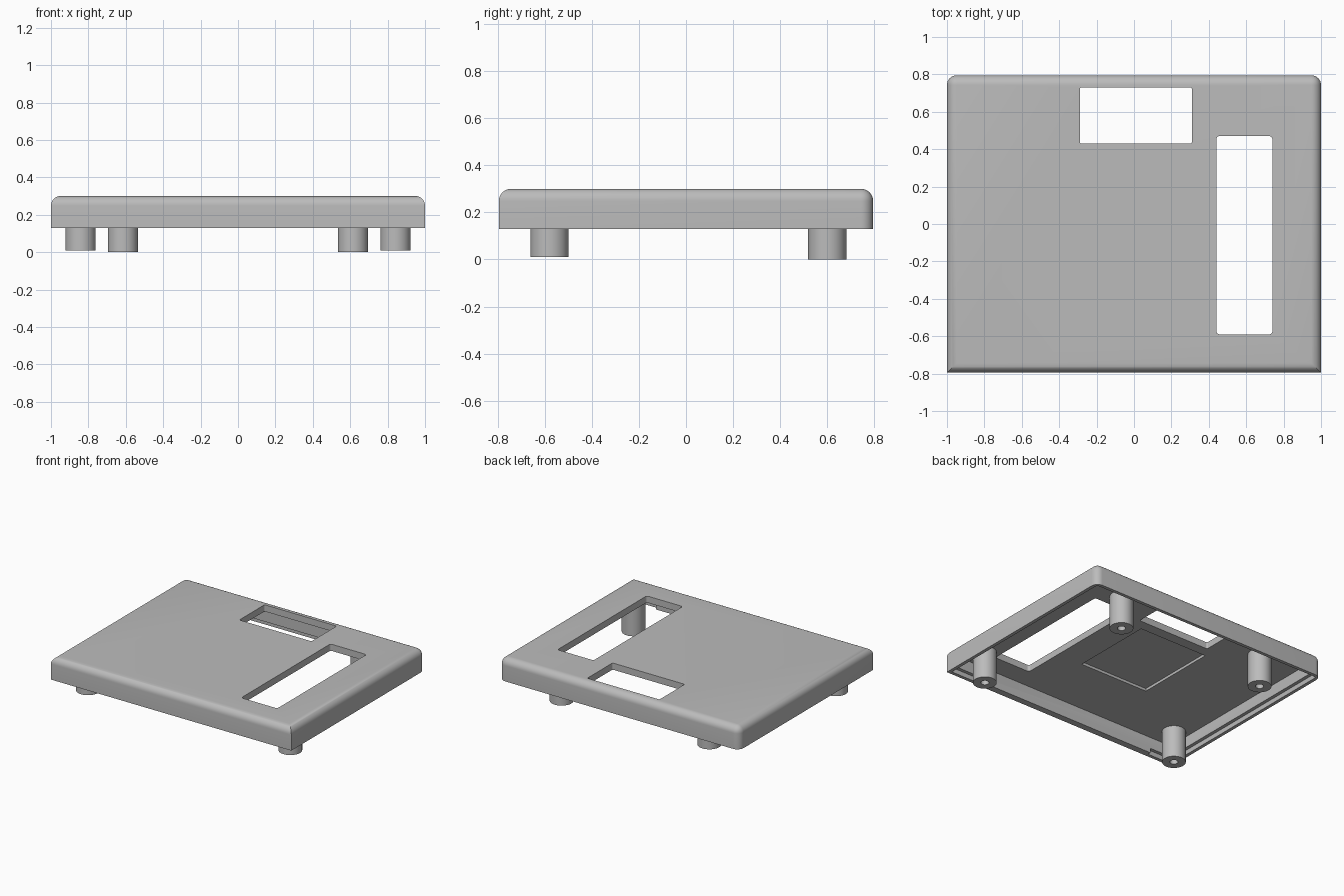
import bpy, bmesh, math
from mathutils import Vector

if "Cube" in bpy.data.objects:
    bpy.data.objects.remove(bpy.data.objects["Cube"], do_unlink=True)

# Single plain plastic colour
grey = bpy.data.materials.new("grey plastic")
grey.use_nodes = True
grey.diffuse_color = (0.5, 0.5, 0.5, 1)
grey.node_tree.nodes["Principled BSDF"].inputs["Base Color"].default_value = (0.5, 0.5, 0.5, 1)


def add_object(name, bm):
    bmesh.ops.recalc_face_normals(bm, faces=bm.faces)
    mesh = bpy.data.meshes.new(name)
    bm.to_mesh(mesh)
    bm.free()
    mesh.materials.append(grey)
    obj = bpy.data.objects.new(name, mesh)
    bpy.context.collection.objects.link(obj)
    return obj


def activate(obj):
    bpy.ops.object.select_all(action='DESELECT')
    obj.select_set(True)
    bpy.context.view_layer.objects.active = obj


def box(name, low, high, radius=0, pick=None):
    """Box between two corners, rounding the edges chosen by pick."""
    low, high = Vector(low), Vector(high)
    bm = bmesh.new()
    bmesh.ops.create_cube(bm, size=1)
    for v in bm.verts:
        v.co = [l + (c + 0.5) * (h - l) for l, c, h in zip(low, v.co, high)]
    if radius:
        edges = [e for e in bm.edges if pick(e)]
        bmesh.ops.bevel(bm, geom=edges, offset=radius, offset_type='OFFSET',
                        segments=8, profile=0.5, affect='EDGES')
    return add_object(name, bm)


def is_vertical(edge):
    a, b = edge.verts
    return abs(a.co.z - b.co.z) > 0.01


def cut(target, cutter):
    mod = target.modifiers.new("cut", 'BOOLEAN')
    mod.operation = 'DIFFERENCE'
    mod.solver = 'EXACT'
    mod.object = cutter
    activate(target)
    bpy.ops.object.modifier_apply(modifier=mod.name)
    bpy.data.objects.remove(cutter, do_unlink=True)


# Cover: top rim and back corners rounded, front corners sharp
TOP, BOTTOM, CEILING = 0.30, 0.13, 0.25


def cover_edge(edge):
    if is_vertical(edge):
        return edge.verts[0].co.y > 0
    return all(v.co.z > TOP - 0.01 for v in edge.verts)


cover = box("cover", (-1, -0.795, BOTTOM), (1, 0.795, TOP), 0.052, cover_edge)

# Hollow underside with a stepped lip along the sides and back
cut(cover, box("cavity", (-0.95, -0.745, 0), (0.95, 0.745, CEILING), 0.02, is_vertical))
cut(cover, box("lip", (-0.975, -0.74, 0), (0.975, 0.77, 0.165), 0.02, is_vertical))
for side in (-1, 1):
    x1, x2 = sorted((side * 0.77, side * 0.975))
    cut(cover, box("lip_notch", (x1, -0.77, 0), (x2, -0.7, 0.165)))

# Shallow recess in the ceiling, and two windows through the top
cut(cover, box("recess", (-0.34, -0.28, 0.2), (0.23, 0.35, 0.27)))
cut(cover, box("back_window", (-0.29, 0.43, 0), (0.31, 0.73, 0.5), 0.01, is_vertical))
cut(cover, box("side_window", (0.44, -0.59, 0), (0.74, 0.47, 0.5), 0.018, is_vertical))


# Hollow-ended posts, lathed from a profile
def post(name, x, y, foot):
    profile = [(0, 0.15), (0.028, 0.15), (0.028, foot), (0.081, foot), (0.081, 0.265), (0, 0.265)]
    bm = bmesh.new()
    verts = [bm.verts.new((r, 0, z)) for r, z in profile]
    edges = [bm.edges.new(pair) for pair in zip(verts, verts[1:])]
    bmesh.ops.spin(bm, geom=verts + edges, cent=(0, 0, 0), axis=(0, 0, 1),
                   angle=math.tau, steps=48)
    bmesh.ops.remove_doubles(bm, verts=bm.verts, dist=0.0001)
    obj = add_object(name, bm)
    obj.location = (x, y, 0)
    return obj


parts = [cover]
for label, side in (("left", 1), ("right", -1)):
    parts.append(post("front_post_" + label, side * 0.842, -0.58, 0.01))
    parts.append(post("back_post_" + label, side * 0.615, 0.60, 0))

for part in parts:
    activate(part)
    bpy.ops.object.shade_smooth_by_angle(angle=math.radians(35))
